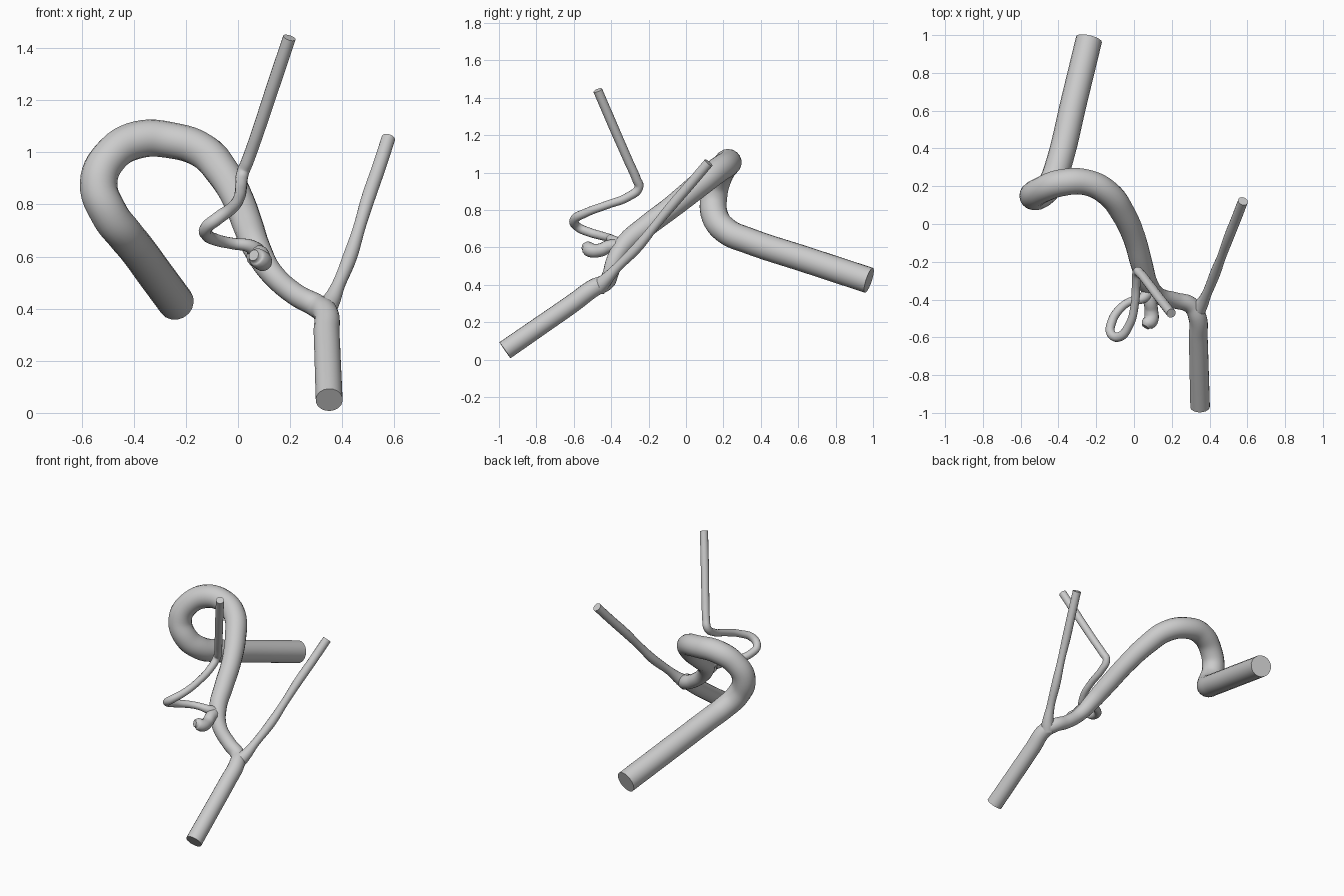
import bpy
import math


def tube(name, points, sides=5):
    """Smooth round tube with flat ends; each point is (x, y, z, radius)."""
    curve = bpy.data.curves.new(name, 'CURVE')
    curve.dimensions = '3D'
    curve.bevel_depth = 1.0
    curve.bevel_resolution = sides
    curve.resolution_u = 6
    curve.use_fill_caps = True
    spline = curve.splines.new('BEZIER')
    spline.bezier_points.add(len(points) - 1)
    spline.radius_interpolation = 'CARDINAL'
    for bp, (x, y, z, r) in zip(spline.bezier_points, points):
        bp.co = (x, y, z)
        bp.radius = r
        bp.handle_left_type = bp.handle_right_type = 'AUTO'
    ob = bpy.data.objects.new(name, curve)
    bpy.context.collection.objects.link(ob)
    bpy.ops.object.select_all(action='DESELECT')
    ob.select_set(True)
    bpy.context.view_layer.objects.active = ob
    bpy.ops.object.convert(target='MESH')
    bpy.ops.object.shade_smooth_by_angle(angle=math.radians(40))
    return bpy.context.object


# main vessel: straight inlet, hooked bend, tapering descent, straight outlet
tube("main_vessel", [
    (-0.238, 0.978, 0.424, 0.070), (-0.32, 0.64, 0.535, 0.070),
    (-0.395, 0.33, 0.637, 0.070), (-0.435, 0.22, 0.685, 0.071),
    (-0.495, 0.155, 0.765, 0.072), (-0.535, 0.15, 0.88, 0.072),
    (-0.49, 0.18, 0.985, 0.070), (-0.385, 0.218, 1.048, 0.072),
    (-0.25, 0.22, 1.045, 0.069), (-0.135, 0.16, 1.005, 0.068),
    (-0.06, 0.06, 0.925, 0.065), (0.0, -0.07, 0.82, 0.060),
    (0.04, -0.21, 0.715, 0.058), (0.075, -0.32, 0.625, 0.053),
    (0.13, -0.38, 0.535, 0.045), (0.22, -0.405, 0.455, 0.043),
    (0.30, -0.43, 0.412, 0.045), (0.335, -0.49, 0.385, 0.048),
    (0.34, -0.60, 0.305, 0.050), (0.345, -0.78, 0.18, 0.051),
    (0.35, -0.968, 0.05, 0.052)], 7)

# right branch, flared where it leaves the fork
tube("right_branch", [
    (0.325, -0.47, 0.385, 0.046), (0.355, -0.43, 0.425, 0.036),
    (0.385, -0.37, 0.49, 0.026), (0.43, -0.26, 0.60, 0.028),
    (0.465, -0.17, 0.71, 0.024), (0.50, -0.075, 0.825, 0.027),
    (0.54, 0.025, 0.94, 0.027), (0.577, 0.121, 1.053, 0.027)])

# thin looping branch
tube("looping_branch", [
    (0.075, -0.36, 0.615, 0.036), (0.045, -0.395, 0.64, 0.026),
    (-0.02, -0.41, 0.65, 0.022), (-0.08, -0.455, 0.663, 0.023),
    (-0.118, -0.52, 0.682, 0.024), (-0.122, -0.58, 0.71, 0.024),
    (-0.08, -0.598, 0.745, 0.025), (-0.025, -0.535, 0.785, 0.023),
    (0.005, -0.42, 0.828, 0.022), (0.012, -0.31, 0.87, 0.023),
    (0.018, -0.252, 0.92, 0.024), (0.036, -0.265, 0.965, 0.024),
    (0.07, -0.307, 1.06, 0.024), (0.13, -0.386, 1.24, 0.025),
    (0.197, -0.472, 1.44, 0.025)])

# short blind stub curling forward from the main vessel
tube("blind_stub", [
    (0.075, -0.36, 0.60, 0.044), (0.085, -0.41, 0.605, 0.036),
    (0.092, -0.46, 0.585, 0.036), (0.09, -0.51, 0.585, 0.038),
    (0.07, -0.53, 0.60, 0.034), (0.06, -0.545, 0.605, 0.022)])
